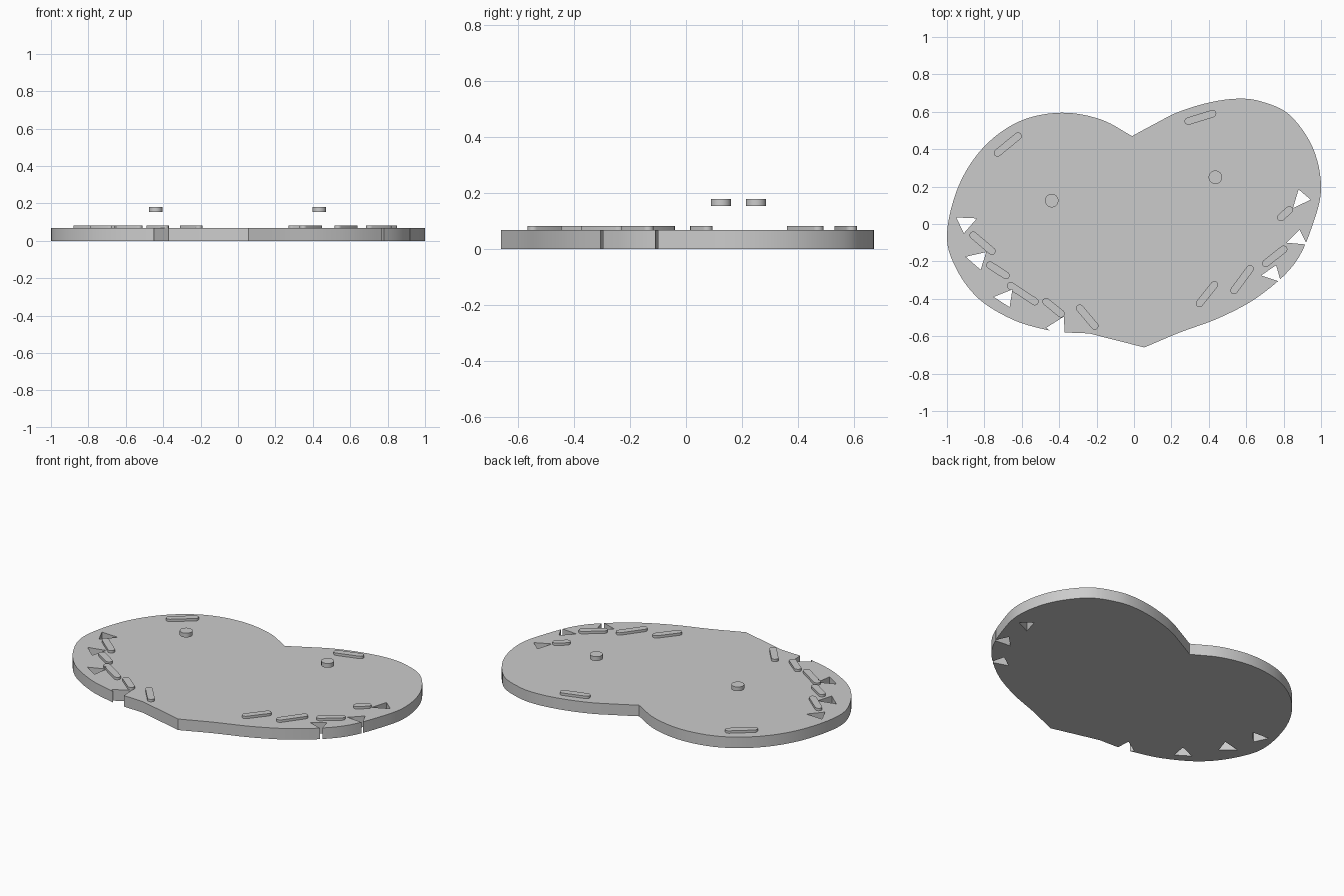
import bpy, bmesh, math
from mathutils import Vector

if "Cube" in bpy.data.objects:
    bpy.data.objects.remove(bpy.data.objects["Cube"], do_unlink=True)

TOP = 0.068          # upper face of the slab
BAR_TOP = 0.083      # upper face of the raised bars

grey = bpy.data.materials.new("plain grey")
grey.use_nodes = True
grey.diffuse_color = (0.6, 0.6, 0.6, 1)
grey.node_tree.nodes["Principled BSDF"].inputs["Base Color"].default_value = (0.6, 0.6, 0.6, 1)


def prisms(name, outlines, low, high):
    """Extrude flat outlines upward into one object."""
    bm = bmesh.new()
    for outline in outlines:
        base = bm.faces.new([bm.verts.new((p[0], p[1], low)) for p in outline])
        moved = bmesh.ops.extrude_face_region(bm, geom=[base], use_keep_orig=True)["geom"]
        bmesh.ops.translate(bm, vec=(0, 0, high - low),
                            verts=[g for g in moved if isinstance(g, bmesh.types.BMVert)])
    bmesh.ops.recalc_face_normals(bm, faces=bm.faces)
    mesh = bpy.data.meshes.new(name)
    bm.to_mesh(mesh)
    bm.free()
    obj = bpy.data.objects.new(name, mesh)
    bpy.context.collection.objects.link(obj)
    mesh.materials.append(grey)
    return obj


def spline(points, steps=6):
    """Smooth run through points, without the last one."""
    pts = [Vector(p) for p in points]
    pts = [2 * pts[0] - pts[1]] + pts + [2 * pts[-1] - pts[-2]]
    run = []
    for a, b, c, d in zip(pts, pts[1:], pts[2:], pts[3:]):
        for i in range(steps):
            t = i / steps
            run.append(0.5 * (2 * b + (c - a) * t + (2 * a - 5 * b + 4 * c - d) * t ** 2
                              + (3 * b - a - 3 * c + d) * t ** 3))
    return run


def capsule(start, end, radius=0.02, steps=8):
    """Bar outline with round ends."""
    a, b = Vector(start), Vector(end)
    heading = math.atan2(b.y - a.y, b.x - a.x)
    ring = []
    for centre, turn in ((b, heading - math.pi / 2), (a, heading + math.pi / 2)):
        for i in range(steps + 1):
            ang = turn + math.pi * i / steps
            ring.append(centre + radius * Vector((math.cos(ang), math.sin(ang))))
    return ring


def smooth(obj):
    bpy.ops.object.select_all(action='DESELECT')
    obj.select_set(True)
    bpy.context.view_layer.objects.active = obj
    bpy.ops.object.shade_smooth_by_angle(angle=math.radians(30))


# Lopsided heart slab: left lobe, short straight edge, right lobe
left_lobe = [(-0.01, 0.47), (-0.18, 0.56), (-0.39, 0.595), (-0.61, 0.55), (-0.80, 0.415),
             (-0.935, 0.21), (-1, -0.05), (-0.955, -0.23), (-0.83, -0.4), (-0.64, -0.515),
             (-0.45, -0.57), (-0.37, -0.58)]
lower_edge = [(-0.37, -0.58), (-0.24, -0.585), (0.055, -0.66)]
right_lobe = [(0.055, -0.66), (0.245, -0.58), (0.46, -0.5), (0.67, -0.385), (0.86, -0.21),
              (0.96, 0.01), (1, 0.2), (0.955, 0.41), (0.83, 0.585), (0.68, 0.655),
              (0.555, 0.67), (0.405, 0.65), (0.24, 0.6), (0.11, 0.535), (-0.01, 0.47)]
slab = prisms("heart_slab", [spline(left_lobe) + lower_edge[:-1] + spline(right_lobe)], 0, TOP)

# Raised round-ended bars around the rim
bars = [((-0.73, 0.38), (-0.62, 0.47)), ((0.29, 0.55), (0.42, 0.59)),
        ((-0.86, -0.06), (-0.76, -0.145)), ((-0.77, -0.22), (-0.685, -0.275)),
        ((-0.66, -0.33), (-0.53, -0.415)), ((-0.47, -0.415), (-0.39, -0.48)),
        ((-0.29, -0.45), (-0.21, -0.545)), ((0.35, -0.425), (0.43, -0.325)),
        ((0.535, -0.355), (0.62, -0.24)), ((0.705, -0.21), (0.8, -0.135)),
        ((0.785, 0.035), (0.83, 0.075))]
raised_bars = prisms("raised_bars", [capsule(a, b) for a, b in bars], TOP - 0.004, BAR_TOP)

# Triangular holes through the rim; one breaks through the lower edge
triangles = [[(-0.95, 0.035), (-0.84, 0.03), (-0.91, -0.05)],
             [(-0.9, -0.175), (-0.79, -0.15), (-0.82, -0.245)],
             [(-0.75, -0.39), (-0.65, -0.35), (-0.665, -0.445)],
             [(-0.47, -0.555), (-0.375, -0.495), (-0.37, -0.6), (-0.41, -0.6)],
             [(0.88, 0.185), (0.945, 0.13), (0.85, 0.085)],
             [(0.885, -0.03), (0.925, -0.11), (0.815, -0.1)],
             [(0.76, -0.22), (0.785, -0.31), (0.68, -0.275)]]
cutter = prisms("hole_cutter", triangles, -0.1, 0.14)
cutter.hide_render = True
cutter.hide_set(True)
cutter.display_type = 'WIRE'

for part in (slab, raised_bars):
    smooth(part)
    cut = part.modifiers.new("triangle holes", 'BOOLEAN')
    cut.operation = 'DIFFERENCE'
    cut.solver = 'EXACT'
    cut.object = cutter

# Two small discs floating above the lobes
for name, x, y in (("right_disc", -0.44, 0.125), ("left_disc", 0.435, 0.25)):
    bpy.ops.mesh.primitive_cylinder_add(vertices=32, radius=0.036, depth=0.026,
                                        location=(x, y, 0.167))
    disc = bpy.context.object
    disc.name = name
    disc.data.materials.append(grey)
    smooth(disc)
